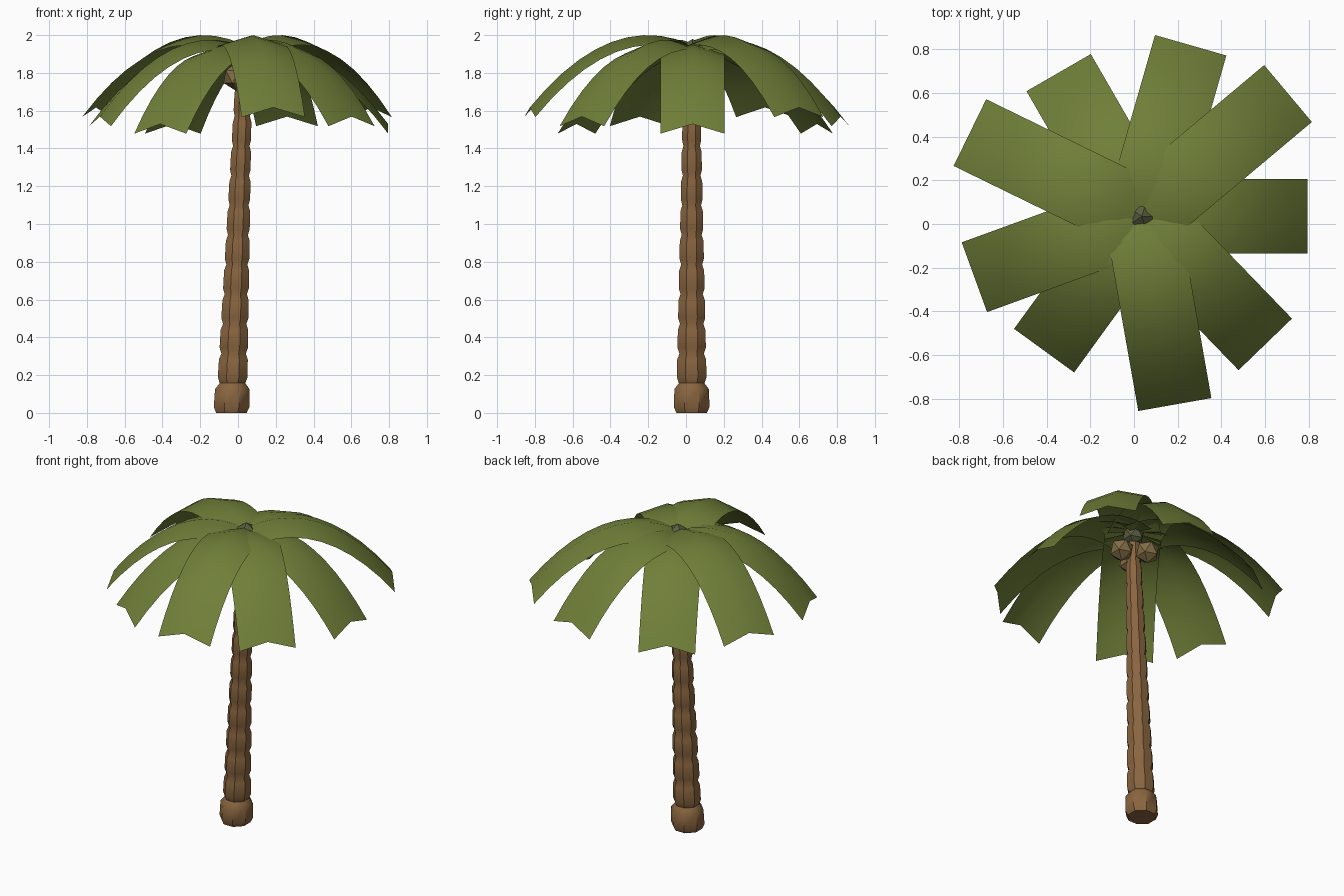
import bpy, bmesh
from math import sin, cos, pi, radians
from mathutils import Vector

if "Cube" in bpy.data.objects:
    bpy.data.objects.remove(bpy.data.objects["Cube"])


def material(name, rgb):
    m = bpy.data.materials.new(name)
    m.diffuse_color = (*rgb, 1)
    m.use_nodes = True
    m.node_tree.nodes["Principled BSDF"].inputs["Base Color"].default_value = m.diffuse_color
    return m


BARK = material("bark", (0.25, 0.13, 0.05))
LEAF = material("leaf", (0.16, 0.21, 0.04))
NUT = material("coconut", (0.22, 0.15, 0.06))
BUD = material("bud", (0.10, 0.11, 0.05))


def finish(bm, name, mat, smooth=None):
    mesh = bpy.data.meshes.new(name)
    bm.to_mesh(mesh)
    bm.free()
    mesh.materials.append(mat)
    ob = bpy.data.objects.new(name, mesh)
    bpy.context.collection.objects.link(ob)
    if smooth:
        bpy.ops.object.select_all(action='DESELECT')
        ob.select_set(True)
        bpy.context.view_layer.objects.active = ob
        bpy.ops.object.shade_smooth_by_angle(angle=radians(smooth))
    return ob


def skin(bm, rows, closed):
    for a, b in zip(rows, rows[1:]):
        n = len(a)
        for i in range(n if closed else n - 1):
            j = (i + 1) % n
            bm.faces.new((a[i], a[j], b[j], b[i]))


# Trunk: eight-sided bulging segments, leaning slightly
SEGS, STEP, SIDES = 12, 0.157, 8
CROWN = Vector((0.035, 0.035, 0))
bm = bmesh.new()
rows = []
for s in range(SEGS):
    r = 0.102 if s == 0 else 0.089 - 0.0038 * s
    for t, k in ((0.0, 0.86), (0.2, 1.0), (0.8, 0.97)):
        z = (s + t) * STEP
        cx = -0.035 + 0.07 * (z / 1.9)
        rows.append([bm.verts.new((cx + r * k * cos(2 * pi * (i + 0.5) / SIDES),
                                   0.03 + r * k * sin(2 * pi * (i + 0.5) / SIDES), z))
                     for i in range(SIDES)])
skin(bm, rows, True)
bm.faces.new(rows[0][::-1])
bm.faces.new(rows[-1])
finish(bm, "trunk", BARK, 40)

# Fronds: folded strips arching out; three droop variants repeat
ANGLES = (0, 40, 74, 120, 154, 200, 234, 280, 314)
VARIANTS = ((0.76, 1.95, 0.13, 1.06), (0.875, 2.0, 0.24, 0.95), (0.815, 1.975, 0.19, 1.04))
for n, ang in enumerate(ANGLES):
    length, peak, at, bend = VARIANTS[n % 3]
    d = Vector((cos(radians(ang)), sin(radians(ang)), 0))
    side = Vector((-d.y, d.x, 0))
    bm = bmesh.new()
    rows = []
    for i in range(11):
        r = length * i / 10
        z = peak - bend * (r - at) ** 2
        rows.append([bm.verts.new(CROWN + d * r + side * w + Vector((0, 0, z - abs(w) * 0.3)))
                     for w in (0.17, 0, -0.17)])
    skin(bm, rows, False)
    bmesh.ops.recalc_face_normals(bm, faces=bm.faces)
    if sum(f.normal.z for f in bm.faces) < 0:
        bmesh.ops.reverse_faces(bm, faces=bm.faces)
    finish(bm, f"frond_{n + 1}", LEAF, 60)


def ball(name, pos, r, mat):
    bm = bmesh.new()
    bmesh.ops.create_icosphere(bm, subdivisions=1, radius=r)
    bmesh.ops.translate(bm, verts=bm.verts, vec=pos)
    finish(bm, name, mat)


# Crown bud and coconuts
ball("crown_bud", CROWN + Vector((0, 0, 1.91)), 0.07, BUD)
for n, ang in enumerate((0, 120, 240)):
    a = radians(ang)
    ball(f"coconut_{n + 1}", CROWN + Vector((0.09 * cos(a), 0.09 * sin(a), 1.78)), 0.075, NUT)
